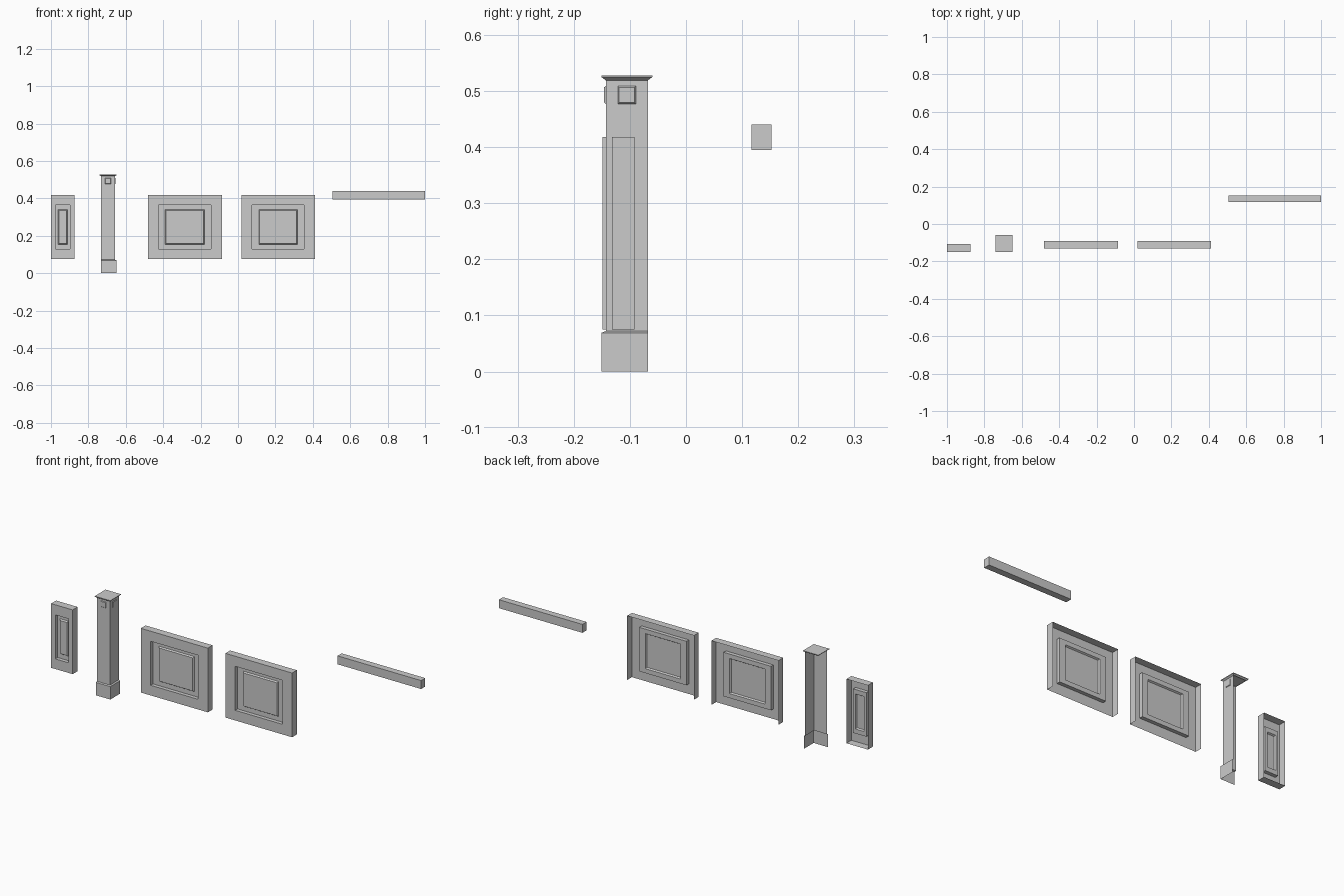
import bpy, bmesh

if "Cube" in bpy.data.objects:
    bpy.data.objects.remove(bpy.data.objects["Cube"])


def make(name, rings, closed=True, cap=True, skip=()):
    """Loft a list of equal-length point rings into an open flat-shaded shell."""
    bm = bmesh.new()
    vs = [[bm.verts.new(p) for p in r] for r in rings]
    n = len(rings[0])
    for i, (a, b) in enumerate(zip(vs, vs[1:])):
        for k in range(n if closed else n - 1):
            if (i, k) not in skip:
                j = (k + 1) % n
                bm.faces.new((a[k], a[j], b[j], b[k]))
    if cap:
        bm.faces.new(vs[-1])
    me = bpy.data.meshes.new(name)
    bm.to_mesh(me)
    bm.free()
    ob = bpy.data.objects.new(name, me)
    bpy.context.collection.objects.link(ob)
    return ob


def rect_y(x0, x1, z0, z1, y):
    return [(x0, y, z0), (x1, y, z0), (x1, y, z1), (x0, y, z1)]


def rect_x(y0, y1, z0, z1, x):
    return [(x, y0, z0), (x, y1, z0), (x, y1, z1), (x, y0, z1)]


def rect_z(x0, x1, y0, y1, z):
    return [(x0, y0, z), (x1, y0, z), (x1, y1, z), (x0, y1, z)]


def wall_panel(name, x0, x1, yf, yb, mx, fx, bottom):
    """Shell panel: returns, flat frame, sunk recess, raised bevelled field."""
    z0, z1, mz, fz = 0.075, 0.418, 0.054, 0.083

    def ring(ix, iz, y):
        return rect_y(x0 + ix, x1 - ix, z0 + iz, z1 - iz, y)

    deep, b = yf + 0.02, 0.005
    rings = [ring(0, 0, yb), ring(0, 0, yf), ring(mx, mz, yf), ring(mx, mz, deep),
             ring(fx - b, fz - b, deep), ring(fx, fz, deep - 0.008)]
    make(name, rings, skip=() if bottom else {(0, 0)})


# Three wall panels
wall_panel("narrow_panel", -1.0, -0.873, -0.149, -0.107, 0.025, 0.043, True)
wall_panel("wide_panel_left", -0.482, -0.086, -0.132, -0.092, 0.058, 0.098, False)
wall_panel("wide_panel_right", 0.018, 0.412, -0.132, -0.092, 0.058, 0.098, False)

# Corner post: an L-shaped shaft with a thicker plinth
X0, X1, Y0, Y1 = -0.733, -0.657, -0.143, -0.068
shaft = [[(X0, Y0 - o, z), (X1 + o, Y0 - o, z), (X1 + o, Y1, z)]
         for o, z in ((0.008, 0), (0.008, 0.069), (0, 0.072), (0, 0.519))]
make("post_shaft", shaft, closed=False, cap=False)

# Flared square cap on the post
cap = [rect_z(X0 - o, X1 + o, Y0 - o, Y1 + o, z)
       for o, z in ((0, 0.519), (0.008, 0.525), (0.008, 0.528))]
make("post_cap", cap)

# Small raised plates near the top of the two post faces
cx, cy = (X0 + X1) / 2, (Y0 + Y1) / 2
steps = ((0.016, 0.0), (0.0135, 0.003))
make("post_front_plate", [rect_y(cx - h, cx + h, 0.493 - h, 0.493 + h, Y0 - d) for h, d in steps])
make("post_side_plate", [rect_x(cy - h, cy + h, 0.493 - h, 0.493 + h, X1 + d) for h, d in steps])

# Top rail
bpy.ops.mesh.primitive_cube_add(size=1, location=(0.753, 0.1345, 0.4175))
rail = bpy.context.object
rail.name = "top_rail"
rail.scale = (0.494, 0.035, 0.045)

# Make face directions consistent
for ob in bpy.context.scene.objects:
    bm = bmesh.new()
    bm.from_mesh(ob.data)
    bmesh.ops.recalc_face_normals(bm, faces=bm.faces)
    bm.to_mesh(ob.data)
    bm.free()
